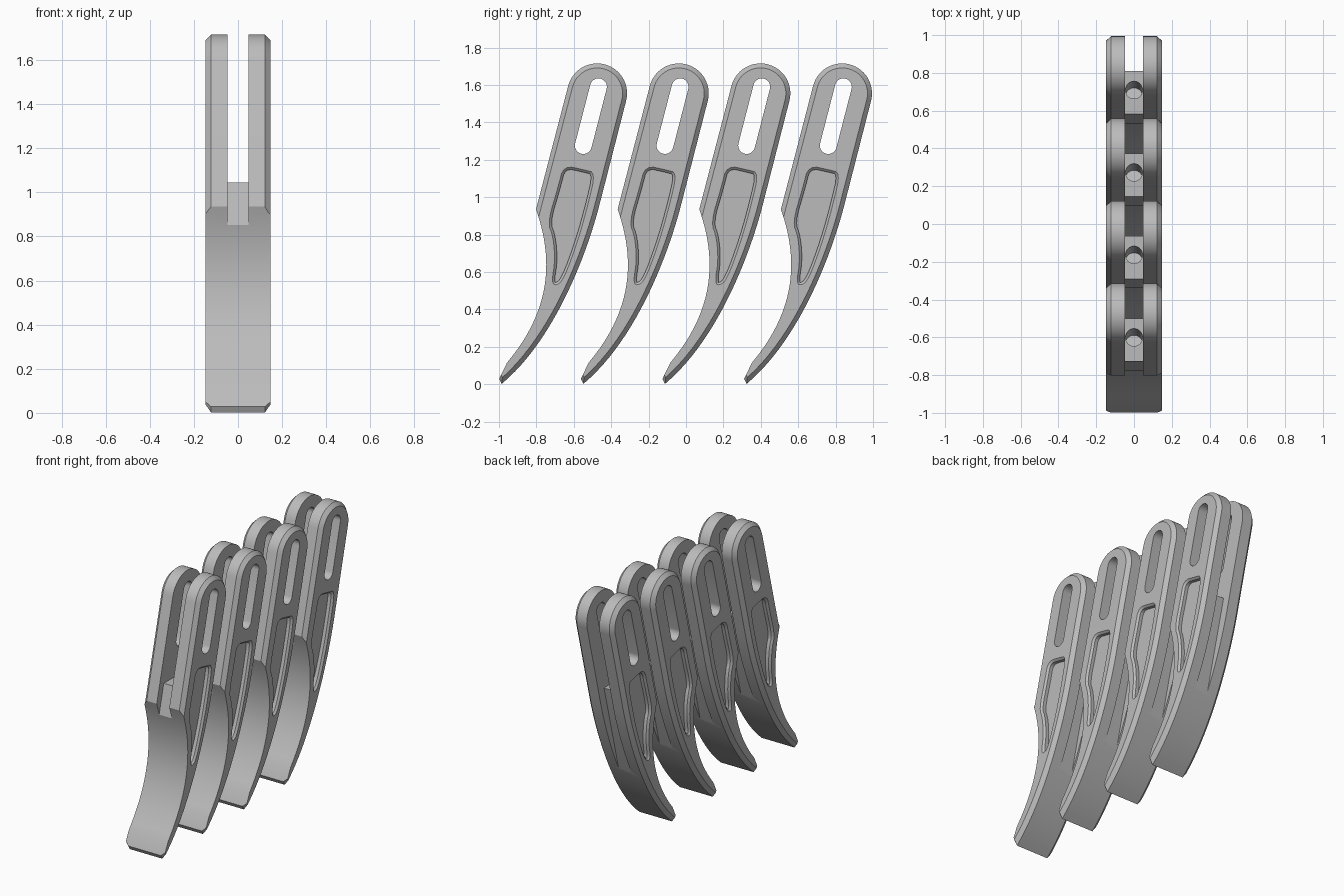
import bpy, bmesh, math
from mathutils import Vector, Matrix
from mathutils.geometry import interpolate_bezier

if "Cube" in bpy.data.objects:
    bpy.data.objects.remove(bpy.data.objects["Cube"])

HALF = 0.147                 # half width of a blade
LEAN = math.radians(14.5)    # lean of the upper arm
PITCH = 0.4365               # spacing between blades
ALONG = Vector((math.sin(LEAN), math.cos(LEAN)))

steel = bpy.data.materials.new("grey_steel")
steel.use_nodes = True
steel.diffuse_color = (0.5, 0.5, 0.5, 1)
steel.node_tree.nodes["Principled BSDF"].inputs["Base Color"].default_value = (0.5, 0.5, 0.5, 1)


def bezier(a, b, c, d, n):
    return [p.to_2d() for p in interpolate_bezier(*[Vector(p).to_3d() for p in (a, b, c, d)], n)]


def arc(center, radius, start, end, n):
    return [Vector(center) + radius * Vector((math.cos(t), math.sin(t)))
            for t in (start + (end - start) * i / n for i in range(n + 1))]


def inset(points, dists):
    """Move each edge of a counter-clockwise outline inward by its own distance."""
    n, out = len(points), []
    for i, p in enumerate(points):
        e0 = (p - points[i - 1]).normalized()
        e1 = (points[(i + 1) % n] - p).normalized()
        n0, n1 = Vector((-e0.y, e0.x)), Vector((-e1.y, e1.x))
        d0, d1 = dists[i - 1], dists[i]
        det = n0.x * n1.y - n0.y * n1.x
        if abs(det) < 1e-4:
            out.append(p + n1 * d1)
        else:
            out.append(p + Vector((d0 * n1.y - d1 * n0.y, n0.x * d1 - n1.x * d0)) / det)
    return out


def rounded(points, passes=2):
    """Soften the corners of an outline by corner cutting."""
    for _ in range(passes):
        pairs = zip(points, points[1:] + points[:1])
        points = [q for a, b in pairs for q in (a.lerp(b, 0.25), a.lerp(b, 0.75))]
    return points


def loft(name, layers):
    """Solid from matching side outlines stacked along x."""
    bm = bmesh.new()
    rings = [[bm.verts.new((x, p.x, p.y)) for p in pts] for x, pts in layers]
    bm.faces.new(rings[0])
    bm.faces.new(rings[-1])
    for a, b in zip(rings, rings[1:]):
        for i in range(len(a)):
            j = (i + 1) % len(a)
            bm.faces.new((a[i], a[j], b[j], b[i]))
    bmesh.ops.recalc_face_normals(bm, faces=bm.faces)
    return add_object(name, bm)


def add_object(name, bm):
    mesh = bpy.data.meshes.new(name)
    bm.to_mesh(mesh)
    bm.free()
    mesh.materials.append(steel)
    obj = bpy.data.objects.new(name, mesh)
    bpy.context.collection.objects.link(obj)
    return obj


# Blade outline: back curve, rounded head, front curve and tip
back = bezier((-0.985, 0.002), (-0.70, 0.24), (-0.53, 0.70), (-0.465, 0.95), 24)
head = arc((-0.475, 1.555), 0.16, -LEAN, math.pi - LEAN, 28)
front = bezier((-0.802, 0.935), (-0.72, 0.70), (-0.70, 0.42), (-0.957, 0.115), 24)
outline = back + head + front + [Vector((-0.999, 0.028))]
chamfers = [0.024] * (len(back) + len(head)) + [0] * len(front) + [0.02]
inner = inset(outline, chamfers)
blade = loft("claw_blade_1", [(-HALF, inner), (-HALF + 0.025, outline),
                              (HALF - 0.025, outline), (HALF, inner)])

# Fork gap, leaving the central web
gap = [Vector(p) for p in ((-0.80, 0.76), (-0.727, 1.045), (-0.50, 1.045), (-0.693, 0.30),
                           (-0.2, 0.3), (-0.2, 1.9), (-0.95, 1.9), (-0.95, 0.76))]
cutters = [loft("fork_gap_cutter", [(-0.047, gap), (0.047, gap)])]

# Long pin slot through both arms
low, high = Vector((-0.549, 1.276)), Vector((-0.468, 1.59))
slot = arc(high, 0.045, -LEAN, math.pi - LEAN, 14) + arc(low, 0.045, math.pi - LEAN, 2 * math.pi - LEAN, 14)
cutters.append(loft("pin_slot_cutter", [(-0.3, slot), (0.3, slot)]))

# Recessed side pockets with a bevelled rim
corners = [Vector(p) for p in ((-0.70, 0.525), (-0.655, 0.555), (-0.575, 0.775), (-0.52, 0.975),
                               (-0.485, 1.13), (-0.54, 1.145), (-0.655, 1.17), (-0.685, 1.05),
                               (-0.74, 0.865), (-0.71, 0.79), (-0.70, 0.66), (-0.718, 0.55))]
rim = rounded(corners)
floor = inset(rim, [0.013] * len(rim))
for side in (-1, 1):
    cutters.append(loft("pocket_cutter", [(side * 0.17, rim), (side * HALF, rim),
                                          (side * (HALF - 0.012), floor), (side * (HALF - 0.035), floor)]))

# Blind spring hole in the top of the web
bm = bmesh.new()
mid = Vector((-0.60, 1.045)) + ALONG * 0.03
bmesh.ops.create_cone(bm, cap_ends=True, segments=32, radius1=0.045, radius2=0.045, depth=0.32,
                      matrix=Matrix.Translation((0, mid.x, mid.y)) @ Matrix.Rotation(-LEAN, 4, 'X'))
cutters.append(add_object("spring_hole_cutter", bm))

# Cut the blade and bake the result
for cutter in cutters:
    cutter.hide_render = True
    mod = blade.modifiers.new(cutter.name, 'BOOLEAN')
    mod.operation, mod.solver, mod.object = 'DIFFERENCE', 'EXACT', cutter
bpy.context.view_layer.update()
baked = bpy.data.meshes.new_from_object(blade.evaluated_get(bpy.context.evaluated_depsgraph_get()))
blade.modifiers.clear()
blade.data = baked
for cutter in cutters:
    bpy.data.objects.remove(cutter)

bpy.ops.object.select_all(action='DESELECT')
blade.select_set(True)
bpy.context.view_layer.objects.active = blade
bpy.ops.object.shade_smooth_by_angle(angle=math.radians(25))

# Row of four identical blades
for i in range(1, 4):
    copy = blade.copy()
    copy.name = f"claw_blade_{i + 1}"
    copy.location.y = PITCH * i
    bpy.context.collection.objects.link(copy)
